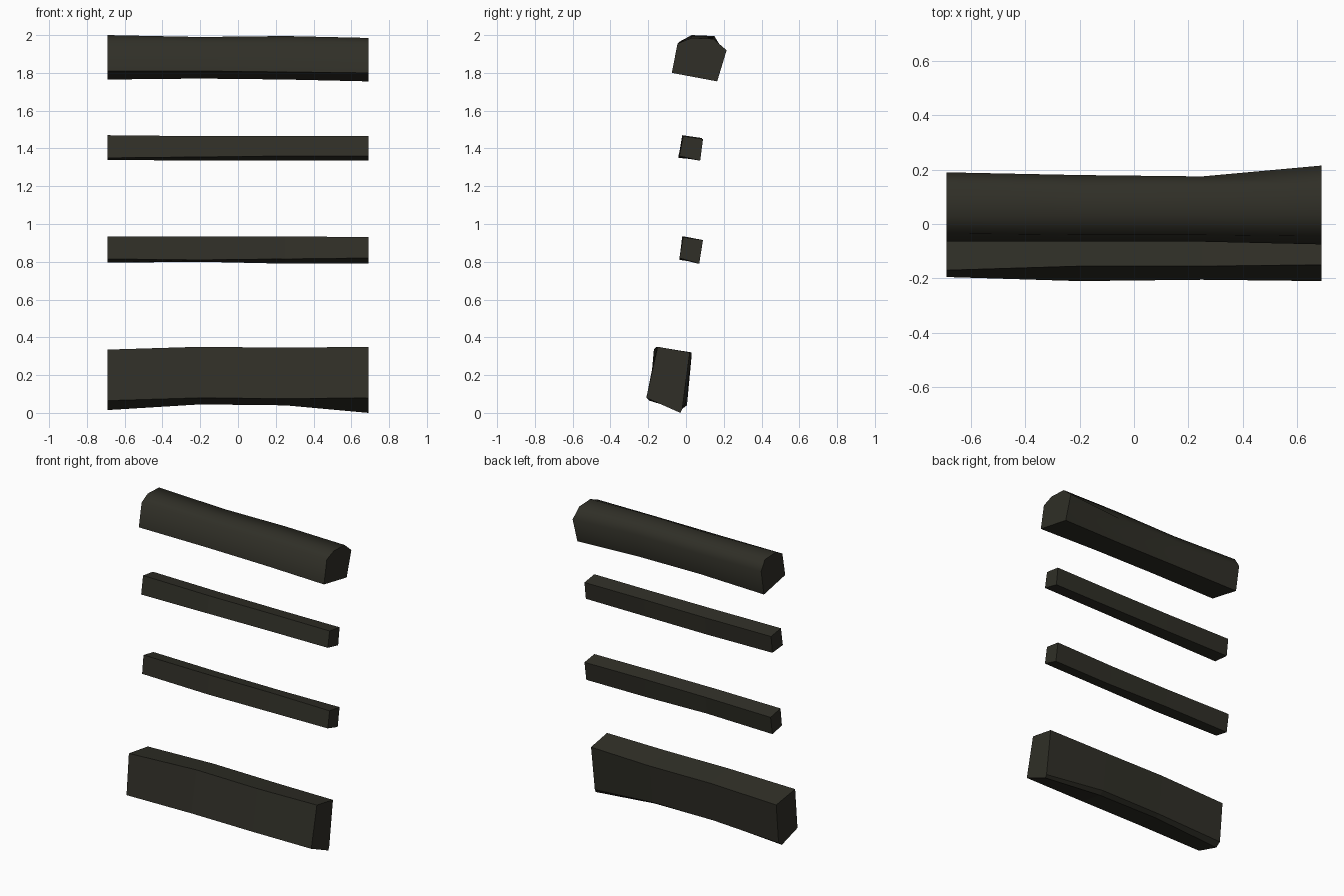
import bpy, bmesh, math

wood = bpy.data.materials.new("dark_wood")
wood.diffuse_color = (0.029, 0.028, 0.020, 1)

XS = (-0.69, -0.2, 0.25, 0.69)


def beam(name, rings, smooth=0):
    """Loft (y, z) cross-sections along x and cap both ends."""
    bm = bmesh.new()
    loops = [[bm.verts.new((x, y, z)) for y, z in ring] for x, ring in zip(XS, rings)]
    n = len(rings[0])
    for a, b in zip(loops, loops[1:]):
        for i in range(n):
            j = (i + 1) % n
            bm.faces.new((a[i], a[j], b[j], b[i]))
    bm.faces.new(loops[0])
    bm.faces.new(loops[-1])
    bmesh.ops.recalc_face_normals(bm, faces=bm.faces)
    me = bpy.data.meshes.new(name)
    bm.to_mesh(me)
    bm.free()
    me.materials.append(wood)
    ob = bpy.data.objects.new(name, me)
    bpy.context.collection.objects.link(ob)
    if smooth:
        bpy.ops.object.select_all(action='DESELECT')
        ob.select_set(True)
        bpy.context.view_layer.objects.active = ob
        bpy.ops.object.shade_smooth_by_angle(angle=math.radians(smooth))


# Deep bottom plank, narrower at its waist
beam("bottom_plank", [
    [(-0.17, 0.335), (0.03, 0.305), (0.005, 0.04), (-0.03, 0.015), (-0.195, 0.065)],
    [(-0.155, 0.35), (0.03, 0.32), (0.0, 0.06), (-0.03, 0.045), (-0.21, 0.08)],
    [(-0.155, 0.345), (0.03, 0.315), (0.0, 0.06), (-0.03, 0.04), (-0.205, 0.075)],
    [(-0.15, 0.35), (0.02, 0.32), (-0.02, 0.02), (-0.03, 0.0), (-0.21, 0.08)],
])

# Two thin rails
beam("lower_rail", [
    [(-0.015, 0.935), (0.09, 0.915), (0.07, 0.795), (-0.03, 0.815)],
    [(-0.02, 0.935), (0.08, 0.915), (0.065, 0.80), (-0.035, 0.81)],
    [(-0.015, 0.935), (0.08, 0.915), (0.065, 0.79), (-0.035, 0.815)],
    [(-0.015, 0.93), (0.09, 0.915), (0.07, 0.79), (-0.035, 0.82)],
])
beam("upper_rail", [
    [(-0.02, 1.47), (0.085, 1.455), (0.07, 1.34), (-0.04, 1.35)],
    [(-0.02, 1.465), (0.085, 1.45), (0.075, 1.335), (-0.04, 1.355)],
    [(-0.015, 1.465), (0.085, 1.45), (0.075, 1.335), (-0.04, 1.36)],
    [(-0.015, 1.465), (0.09, 1.45), (0.075, 1.335), (-0.035, 1.36)],
])

# Top handrail with a rounded crown
beam("handrail", [
    [(-0.065, 1.81), (0.16, 1.765), (0.19, 1.93), (0.15, 1.995), (0.03, 2.0), (-0.035, 1.965)],
    [(-0.065, 1.81), (0.15, 1.77), (0.18, 1.92), (0.14, 1.985), (0.03, 1.99), (-0.04, 1.96)],
    [(-0.065, 1.805), (0.15, 1.765), (0.175, 1.92), (0.14, 1.99), (0.03, 1.995), (-0.04, 1.96)],
    [(-0.075, 1.80), (0.165, 1.755), (0.215, 1.92), (0.145, 1.98), (0.03, 1.985), (-0.045, 1.955)],
], smooth=68)
